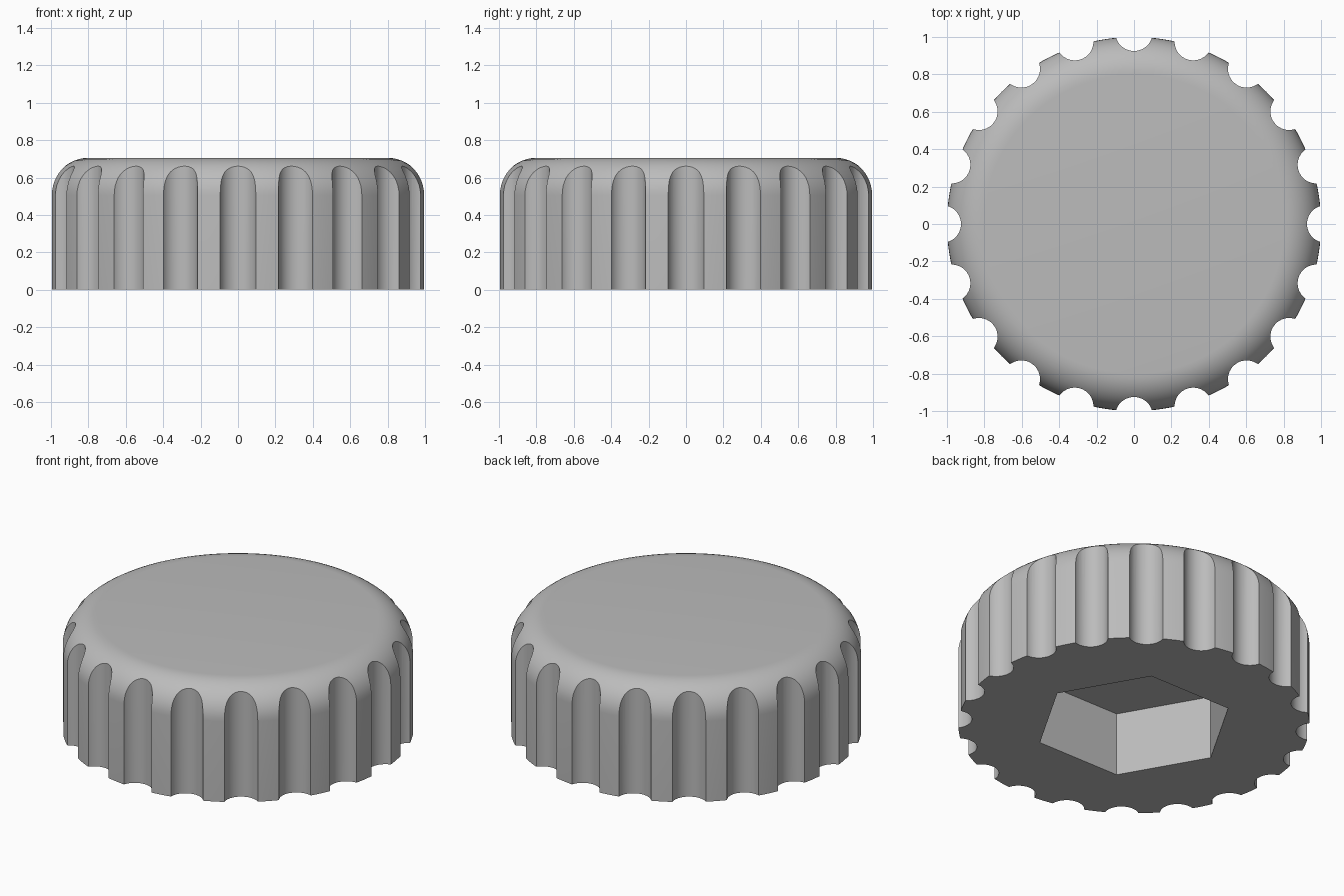
import bpy
import bmesh
from math import cos, sin, pi, radians
from mathutils import Matrix

cube = bpy.data.objects.get("Cube")
if cube:
    bpy.data.objects.remove(cube, do_unlink=True)

RADIUS, HEIGHT, FILLET = 1.0, 0.705, 0.2
GROOVES, GROOVE_RADIUS, GROOVE_CENTRE = 20, 0.1, 1.025
HEX_RADIUS, HEX_DEPTH = 0.57, 0.4

grey = bpy.data.materials.new("plain grey")
grey.use_nodes = True
colour = (0.5, 0.5, 0.5, 1)
grey.diffuse_color = colour
grey.node_tree.nodes["Principled BSDF"].inputs["Base Color"].default_value = colour


def make_object(name, bm):
    bmesh.ops.recalc_face_normals(bm, faces=bm.faces)
    mesh = bpy.data.meshes.new(name)
    bm.to_mesh(mesh)
    bm.free()
    mesh.materials.append(grey)
    obj = bpy.data.objects.new(name, mesh)
    bpy.context.collection.objects.link(obj)
    return obj


def add_prism(bm, sides, radius, low, high, matrix=Matrix()):
    lift = Matrix.Translation((0, 0, (low + high) / 2))
    turn = Matrix.Rotation(pi / 2, 4, "Z") if sides == 6 else Matrix()
    bmesh.ops.create_cone(bm, cap_ends=True, segments=sides, radius1=radius,
                          radius2=radius, depth=high - low,
                          matrix=matrix @ lift @ turn)


# Knob body: straight wall, rounded shoulder, flat top
steps, segments = 12, 160
profile = [(RADIUS, 0)]
for i in range(steps + 1):
    a = pi / 2 * i / steps
    profile.append((RADIUS - FILLET + FILLET * cos(a), HEIGHT - FILLET + FILLET * sin(a)))
bm = bmesh.new()
rings = []
for r, z in profile:
    rings.append([bm.verts.new((r * cos(2 * pi * k / segments), r * sin(2 * pi * k / segments), z))
                  for k in range(segments)])
for lower, upper in zip(rings, rings[1:]):
    for k in range(segments):
        n = (k + 1) % segments
        bm.faces.new((lower[k], lower[n], upper[n], upper[k]))
bm.faces.new(rings[0])
bm.faces.new(rings[-1])
knob = make_object("grip_knob", bm)

# Cutter: finger grooves around the rim and a hexagonal socket underneath
bm = bmesh.new()
for k in range(GROOVES):
    place = Matrix.Rotation(2 * pi * k / GROOVES, 4, "Z") @ Matrix.Translation((GROOVE_CENTRE, 0, 0))
    add_prism(bm, 48, GROOVE_RADIUS, -0.2, 1, place)
add_prism(bm, 6, HEX_RADIUS, -0.2, HEX_DEPTH)
# Keep one socket corner on the x axis
corner = max((v for v in bm.verts if v.co.xy.length < 0.6), key=lambda v: v.co.x)
if abs(corner.co.y) > 0.01:
    socket = [v for v in bm.verts if v.co.xy.length < 0.6]
    bmesh.ops.rotate(bm, verts=socket, matrix=Matrix.Rotation(pi / 6, 3, "Z"))
cutter = make_object("groove_and_socket_cutter", bm)
cutter.hide_render = True

cut = knob.modifiers.new("cut", "BOOLEAN")
cut.operation = "DIFFERENCE"
cut.solver = "EXACT"
cut.object = cutter
bpy.ops.object.select_all(action="DESELECT")
knob.select_set(True)
bpy.context.view_layer.objects.active = knob
bpy.ops.object.modifier_apply(modifier=cut.name)
bpy.data.objects.remove(cutter, do_unlink=True)
bpy.ops.object.shade_smooth_by_angle(angle=radians(25))
